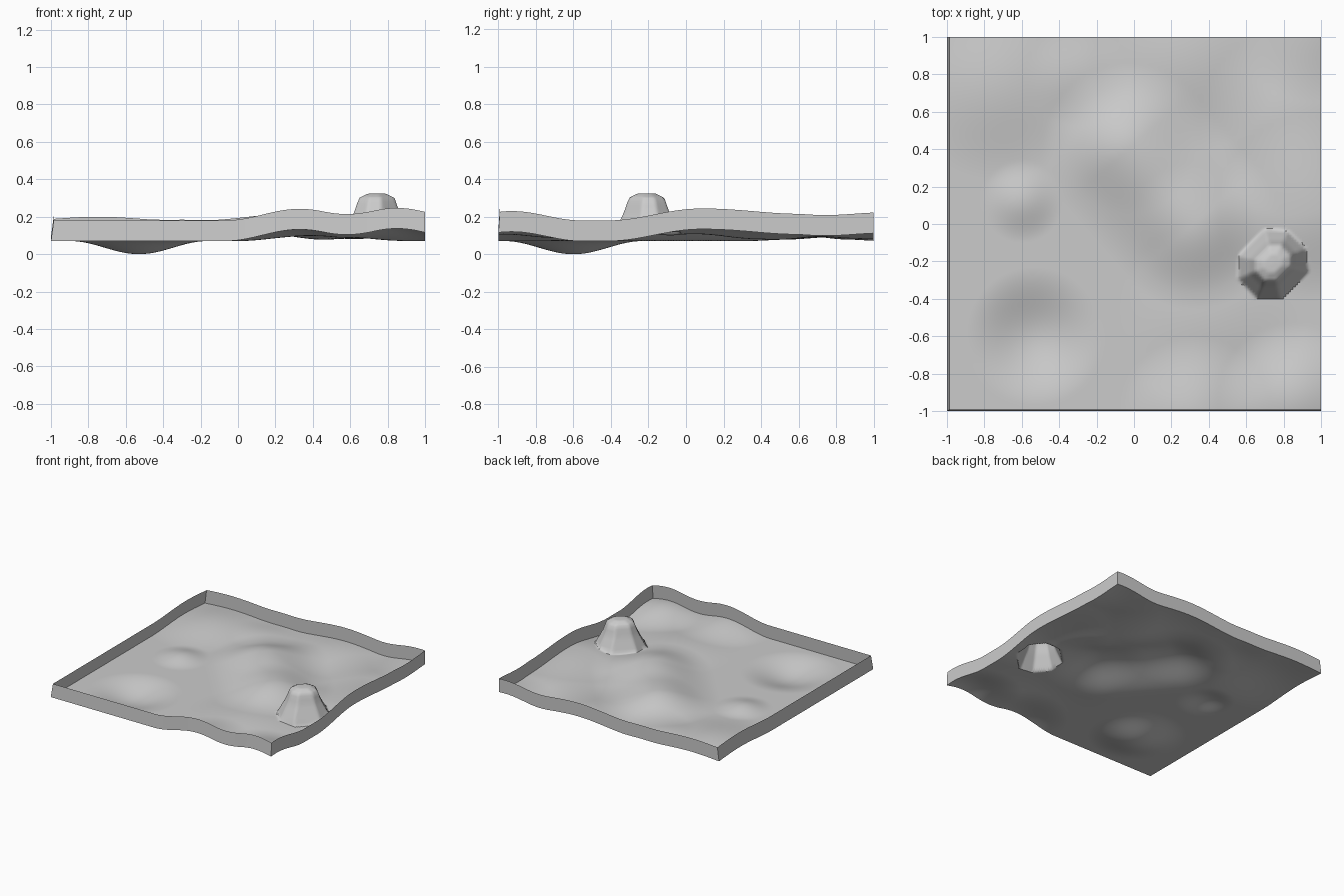
import bpy, math

if "Cube" in bpy.data.objects:
    bpy.data.objects.remove(bpy.data.objects["Cube"])

N = 160            # grid cells per side
BASE = 0.07        # level of the flat ground
WALL = 0.11        # height of the rim wall

# Soft bumps and pits: x, y, radius, height
BUMPS = [
    (-0.53, -0.60, 0.37, -0.07),
    (-0.60, 0.12, 0.22, 0.035),
    (-0.75, 0.73, 0.50, 0.045),
    (-0.30, 0.80, 0.28, 0.02),
    (-0.02, 0.40, 0.35, 0.015),
    (0.32, -0.02, 0.35, 0.018),
    (0.42, -0.48, 0.50, 0.035),
    (0.33, -1.00, 0.40, 0.062),
    (0.85, -0.93, 0.40, 0.072),
    (0.95, 0.08, 0.50, 0.065),
    (0.85, 0.55, 0.50, 0.045),
    (0.95, 1.05, 0.40, 0.045),
    (0.28, 0.88, 0.50, 0.04),
]

# Long diagonal ridge: two end points, radius, height
RIDGE = ((-0.03, 0.40), (0.32, 0.0), 0.46, 0.09)

# Steep flat-topped hill: (radius, z) profile around its centre
HILL = (0.742, -0.21)
PROFILE = [(0.0, 0.325), (0.05, 0.323), (0.095, 0.30), (0.122, 0.22), (0.187, 0.09)]


def falloff(d):
    return 0.5 * (1 + math.cos(math.pi * d)) if d < 1 else 0.0


def ground(x, y):
    z = BASE + sum(h * falloff(math.hypot(x - bx, y - by) / r) for bx, by, r, h in BUMPS)
    (ax, ay), (bx, by), r, h = RIDGE
    ux, uy = bx - ax, by - ay
    t = ((x - ax) * ux + (y - ay) * uy) / (ux * ux + uy * uy)
    t = min(1, max(0, t))
    return z + h * falloff(math.hypot(x - ax - t * ux, y - ay - t * uy) / r)


def hill(x, y):
    dx, dy = x - HILL[0], y - HILL[1]
    # Eight-sided outline, stretched along one diagonal
    r = max(abs(dx), abs(dy), abs(dx + dy) / 1.45, abs(dx - dy) / 1.22)
    for (r0, z0), (r1, z1) in zip(PROFILE, PROFILE[1:]):
        if r <= r1:
            return z0 + (z1 - z0) * (r - r0) / (r1 - r0)
    return 0.0


def make(name, verts, faces):
    me = bpy.data.meshes.new(name)
    me.from_pydata(verts, [], faces)
    ob = bpy.data.objects.new(name, me)
    bpy.context.collection.objects.link(ob)
    bpy.ops.object.select_all(action='DESELECT')
    ob.select_set(True)
    bpy.context.view_layer.objects.active = ob
    bpy.ops.object.shade_smooth_by_angle(angle=math.radians(45))
    return ob


# Terrain sheet with the hill raised out of it
axis = [-1 + 2 * i / N for i in range(N + 1)]
verts = [(x, y, max(ground(x, y), hill(x, y))) for y in axis for x in axis]
W = N + 1
faces = [(j * W + i, j * W + i + 1, (j + 1) * W + i + 1, (j + 1) * W + i)
         for j in range(N) for i in range(N)]
make("terrain", verts, faces)

# Thin rim wall following the terrain edge, leaning in slightly at left and front
loop = ([(x, -1) for x in axis[:-1]] + [(1, y) for y in axis[:-1]]
        + [(x, 1) for x in axis[:0:-1]] + [(-1, y) for y in axis[:0:-1]])
verts = []
for x, y in loop:
    z = ground(x, y)
    verts += [(x, y, z), (max(x, -0.985), max(y, -0.993), z + WALL)]
n = len(loop)
faces = [(2 * i, 2 * ((i + 1) % n), 2 * ((i + 1) % n) + 1, 2 * i + 1) for i in range(n)]
make("rim_wall", verts, faces)
